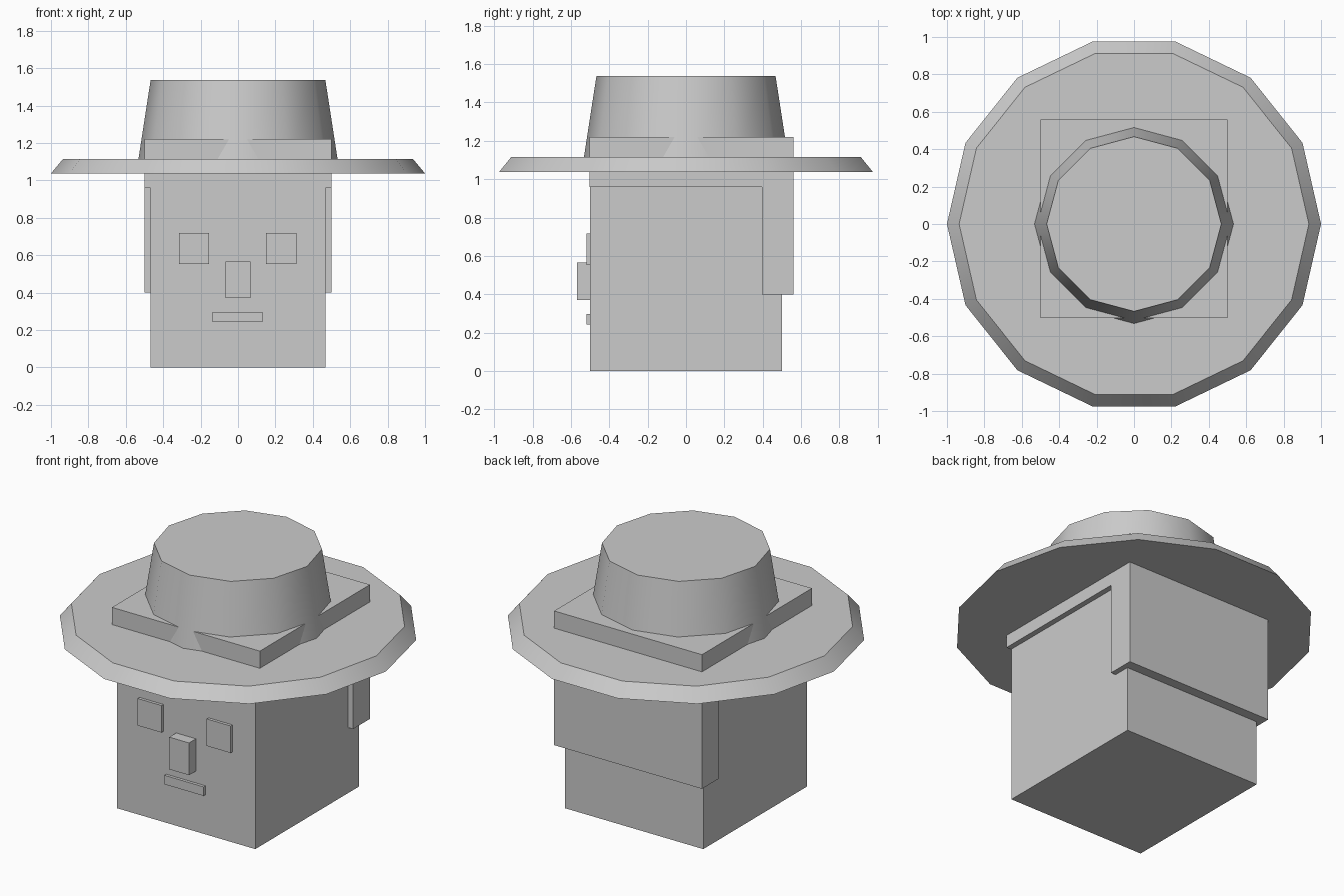
import bpy, math

if "Cube" in bpy.data.objects:
    bpy.data.objects.remove(bpy.data.objects["Cube"])

grey = bpy.data.materials.new("plain_grey")
grey.diffuse_color = (0.6, 0.6, 0.6, 1)
grey.use_nodes = True
grey.node_tree.nodes["Principled BSDF"].inputs["Base Color"].default_value = grey.diffuse_color


def make(name, verts, faces):
    mesh = bpy.data.meshes.new(name)
    mesh.from_pydata(verts, [], faces)
    mesh.update()
    mesh.materials.append(grey)
    obj = bpy.data.objects.new(name, mesh)
    bpy.context.collection.objects.link(obj)
    return obj


def prism(name, profile, x0, x1):
    """Extrude a (y, z) outline, listed counter-clockwise seen from +x."""
    n = len(profile)
    verts = [(x, y, z) for x in (x0, x1) for y, z in profile]
    faces = [tuple(reversed(range(n))), tuple(range(n, 2 * n))]
    faces += [(i, (i + 1) % n, n + (i + 1) % n, n + i) for i in range(n)]
    return make(name, verts, faces)


def box(name, x0, x1, y0, y1, z0, z1):
    return prism(name, [(y0, z0), (y1, z0), (y1, z1), (y0, z1)], x0, x1)


def frustum(name, sides, r0, r1, z0, z1):
    """Tapered disc with smooth sides and sharp rims."""
    verts = [(r * math.cos(math.tau * i / sides), r * math.sin(math.tau * i / sides), z)
             for r, z in ((r0, z0), (r1, z1)) for i in range(sides)]
    faces = [tuple(reversed(range(sides))), tuple(range(sides, 2 * sides))]
    faces += [(i, (i + 1) % sides, sides + (i + 1) % sides, sides + i) for i in range(sides)]
    obj = frustum_obj = make(name, verts, faces)
    bpy.ops.object.select_all(action='DESELECT')
    obj.select_set(True)
    bpy.context.view_layer.objects.active = obj
    bpy.ops.object.shade_smooth_by_angle(angle=math.radians(35))
    return frustum_obj


# Head and hair cap with a longer back
box("head", -0.467, 0.467, -0.5, 0.5, 0, 1.0)
prism("hair", [(-0.503, 0.96), (0.397, 0.96), (0.397, 0.4), (0.56, 0.4),
               (0.56, 1.22), (-0.503, 1.22)], -0.5, 0.5)

# Face
for side, cx in (("left", -0.235), ("right", 0.232)):
    box(side + "_eye", cx - 0.081, cx + 0.081, -0.518, -0.49, 0.553, 0.718)
box("nose", -0.068, 0.066, -0.567, -0.49, 0.37, 0.567)
box("mouth", -0.135, 0.13, -0.518, -0.49, 0.242, 0.297)

# Hat
frustum("hat_brim", 14, 1.0, 0.935, 1.037, 1.115)
frustum("hat_crown", 12, 0.532, 0.467, 1.115, 1.537)
